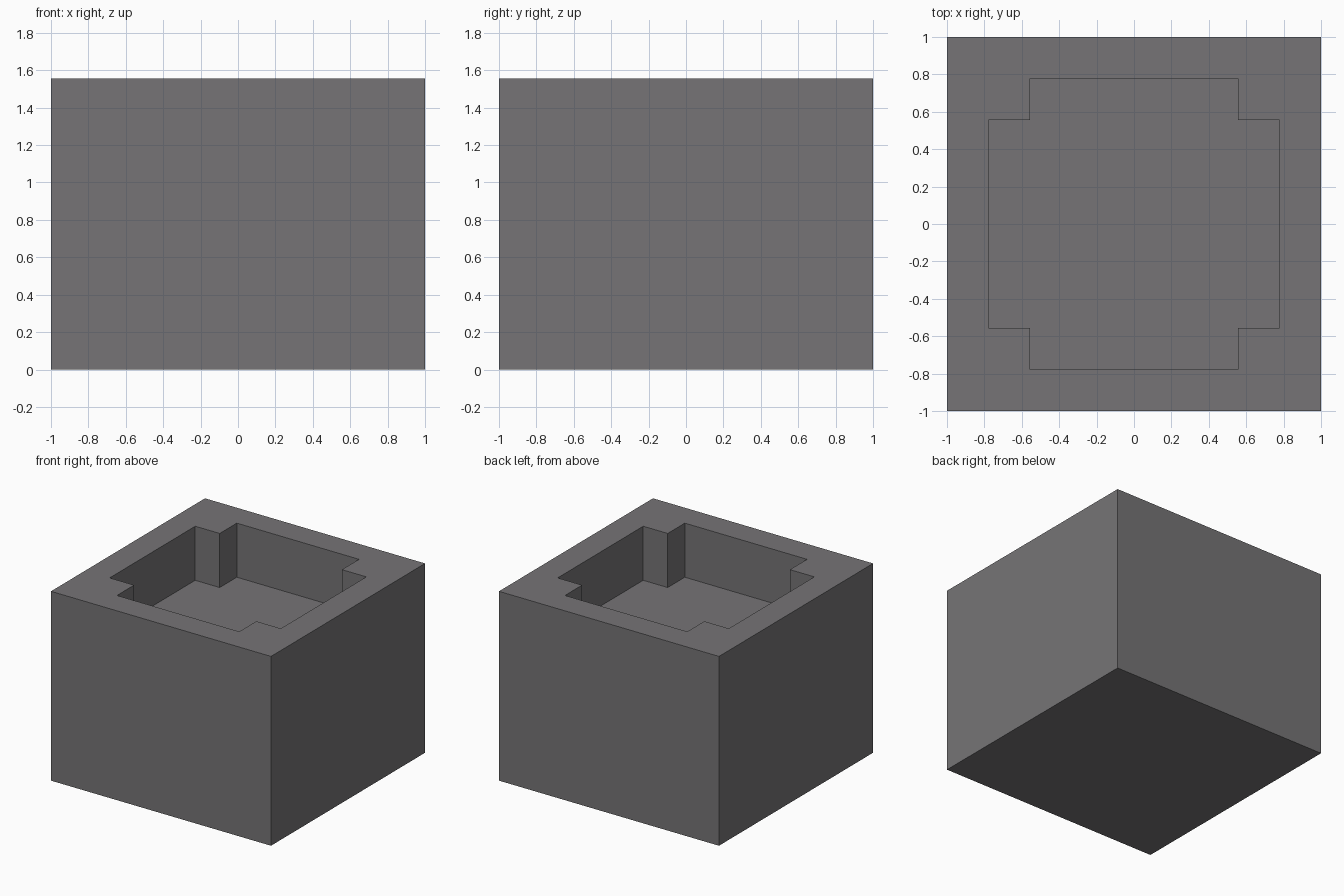
import bpy
import bmesh
from mathutils import Matrix, Vector
from math import pi

default = bpy.data.objects.get("Cube")
if default:
    bpy.data.objects.remove(default, do_unlink=True)

UNIT = 1 / 9          # the block is 18 units wide
HEIGHT = 14 * UNIT
FLOOR = 10 * UNIT     # height of the recess floor

# One grey stone colour
stone = bpy.data.materials.new("warm_grey")
stone.use_nodes = True
colour = (0.18, 0.175, 0.182, 1)
stone.diffuse_color = colour
stone.node_tree.nodes["Principled BSDF"].inputs["Base Color"].default_value = colour


def prism(name, outline, bottom, top):
    """Extrude a flat outline between two heights."""
    bm = bmesh.new()
    face = bm.faces.new([bm.verts.new((p.x, p.y, bottom)) for p in outline])
    raised = bmesh.ops.extrude_face_region(bm, geom=[face], use_keep_orig=True)["geom"]
    verts = [v for v in raised if isinstance(v, bmesh.types.BMVert)]
    bmesh.ops.translate(bm, verts=verts, vec=(0, 0, top - bottom))
    bmesh.ops.recalc_face_normals(bm, faces=bm.faces)
    mesh = bpy.data.meshes.new(name)
    bm.to_mesh(mesh)
    bm.free()
    mesh.materials.append(stone)
    obj = bpy.data.objects.new(name, mesh)
    bpy.context.collection.objects.link(obj)
    return obj


def four_corners(points):
    """Repeat one corner's points around the centre."""
    return [Matrix.Rotation(i * pi / 2, 3, "Z") @ Vector(p) for i in range(4) for p in points]


# Solid outer block
block = prism("hollowed_block", four_corners([(1, 1, 0)]), 0, HEIGHT)

# Recess with a square notch left standing in each corner
wide, narrow = 7 * UNIT, 5 * UNIT
notch = [(wide, narrow, 0), (narrow, narrow, 0), (narrow, wide, 0)]
cutter = prism("recess_cutter", four_corners(notch), FLOOR, HEIGHT + 0.2)
cutter.hide_render = True

# Cut the recess, then discard the cutter
cut = block.modifiers.new("recess", "BOOLEAN")
cut.operation = "DIFFERENCE"
cut.solver = "EXACT"
cut.object = cutter
bpy.context.view_layer.objects.active = block
bpy.ops.object.modifier_apply(modifier=cut.name)
bpy.data.objects.remove(cutter, do_unlink=True)
